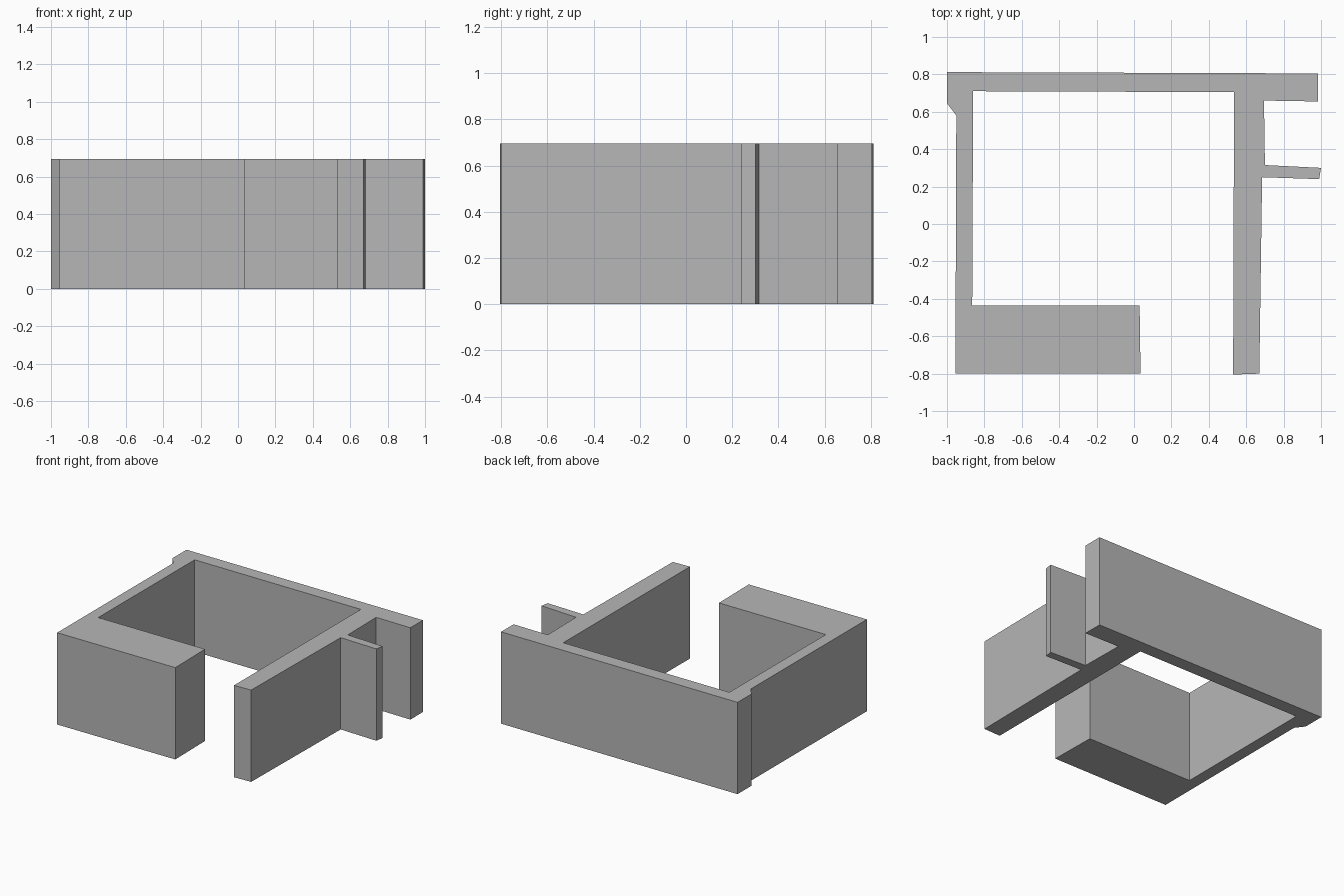
import bpy
import bmesh

HEIGHT = 0.695

cube = bpy.data.objects.get("Cube")
if cube:
    bpy.data.objects.remove(cube, do_unlink=True)

# Plain grey for the whole shell
grey = bpy.data.materials.new("wall_grey")
grey.use_nodes = True
colour = (0.47, 0.47, 0.47, 1.0)
grey.diffuse_color = colour
grey.node_tree.nodes["Principled BSDF"].inputs["Base Color"].default_value = colour

# Floor-plan outline of the joined walls, counter-clockwise
right_block = [(-0.955, -0.8), (0.035, -0.8), (0.03, -0.437), (-0.865, -0.437)]
room_corners = [(-0.86, 0.71), (0.535, 0.705)]
left_wall_end = [(0.53, -0.805), (0.67, -0.8)]
stub_wall = [(0.685, 0.25), (0.99, 0.24), (1.0, 0.3), (0.70, 0.315)]
back_end = [(0.695, 0.66), (0.985, 0.655), (0.985, 0.805)]
back_corner = [(-1.0, 0.812), (-1.0, 0.645), (-0.95, 0.58)]
outline = (right_block + room_corners + left_wall_end
           + stub_wall + back_end + back_corner)


def extrude_plan(name, points, height, material):
    """Raise a flat outline into a closed solid."""
    bm = bmesh.new()
    base = bm.faces.new([bm.verts.new((x, y, 0)) for x, y in points])
    raised = bmesh.ops.extrude_face_region(bm, geom=[base], use_keep_orig=True)
    top = [v for v in raised["geom"] if isinstance(v, bmesh.types.BMVert)]
    bmesh.ops.translate(bm, verts=top, vec=(0, 0, height))
    bmesh.ops.recalc_face_normals(bm, faces=bm.faces)
    mesh = bpy.data.meshes.new(name)
    bm.to_mesh(mesh)
    bm.free()
    mesh.materials.append(material)
    obj = bpy.data.objects.new(name, mesh)
    bpy.context.collection.objects.link(obj)
    return obj


# Walls, all one flat-shaded solid
extrude_plan("room_walls", outline, HEIGHT, grey)
